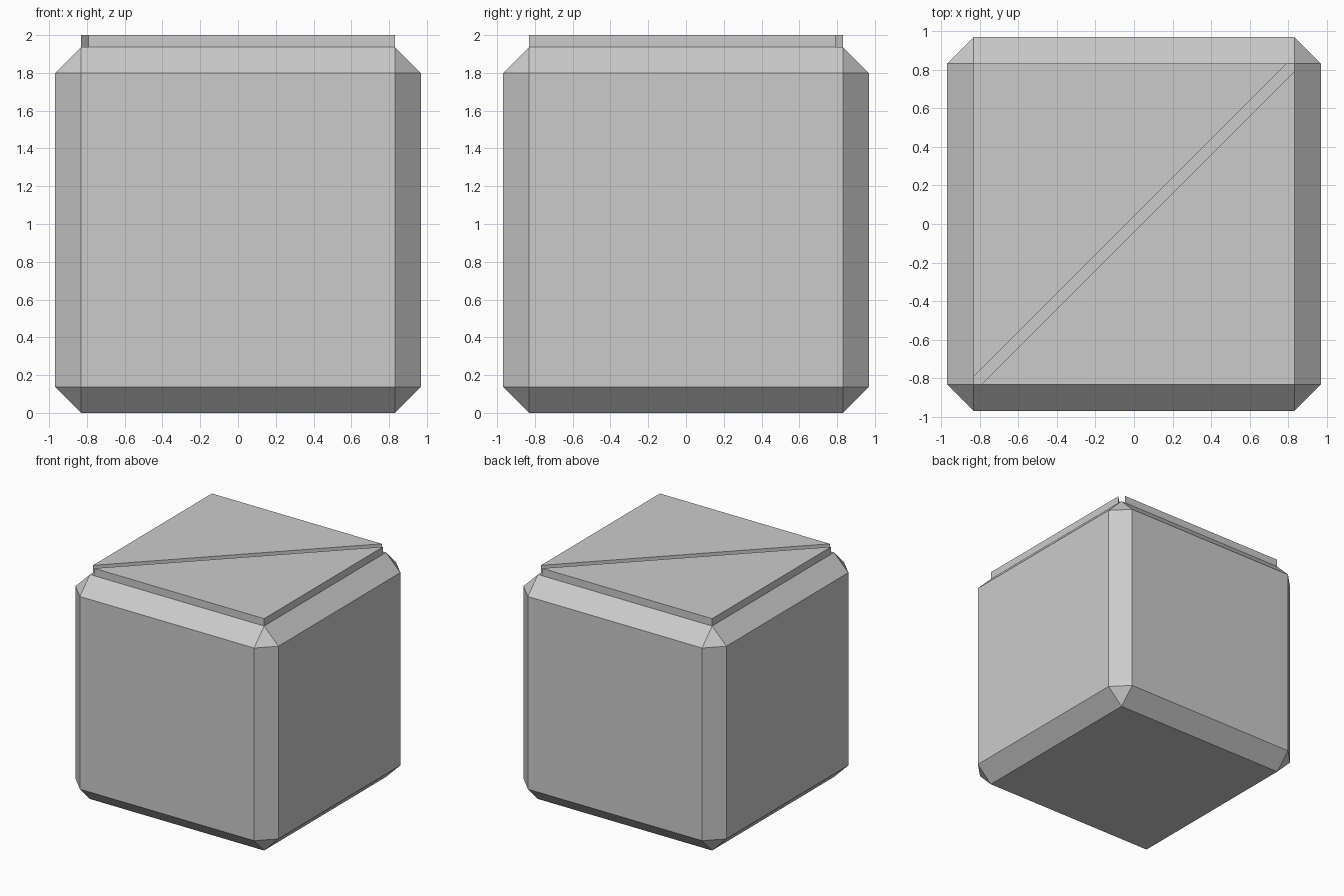
import bpy
import bmesh
from mathutils import Vector

if "Cube" in bpy.data.objects:
    bpy.data.objects.remove(bpy.data.objects["Cube"])

HALF = 0.968     # half width of the body
CHAMFER = 0.137  # edge chamfer
FLAT = HALF - CHAMFER
GAP = 0.04       # diagonal groove, measured along an edge
TOP = 2.0


def finish(bm, name):
    bmesh.ops.recalc_face_normals(bm, faces=bm.faces[:])
    mesh = bpy.data.meshes.new(name)
    bm.to_mesh(mesh)
    bm.free()
    obj = bpy.data.objects.new(name, mesh)
    bpy.context.collection.objects.link(obj)
    return obj


# Chamfered cube body
bm = bmesh.new()
bmesh.ops.create_cube(bm, size=2 * HALF)
bmesh.ops.translate(bm, verts=bm.verts[:], vec=(0, 0, HALF))
bmesh.ops.bevel(bm, geom=bm.edges[:], offset=CHAMFER, offset_type='OFFSET',
                segments=1, profile=0.5, affect='EDGES')
finish(bm, "body")


# Two raised triangular panels, split along the diagonal
def panel(name, sign):
    corners = [(-FLAT + GAP, -FLAT), (FLAT, -FLAT), (FLAT, FLAT - GAP)]
    bottom = 2 * HALF - 0.005
    bm = bmesh.new()
    face = bm.faces.new([bm.verts.new((x * sign, y * sign, bottom)) for x, y in corners])
    ext = bmesh.ops.extrude_face_region(bm, geom=[face], use_keep_orig=True)
    verts = [g for g in ext["geom"] if isinstance(g, bmesh.types.BMVert)]
    bmesh.ops.translate(bm, verts=verts, vec=Vector((0, 0, TOP - bottom)))
    finish(bm, name)


panel("top_panel_front_right", 1)
panel("top_panel_back_left", -1)
